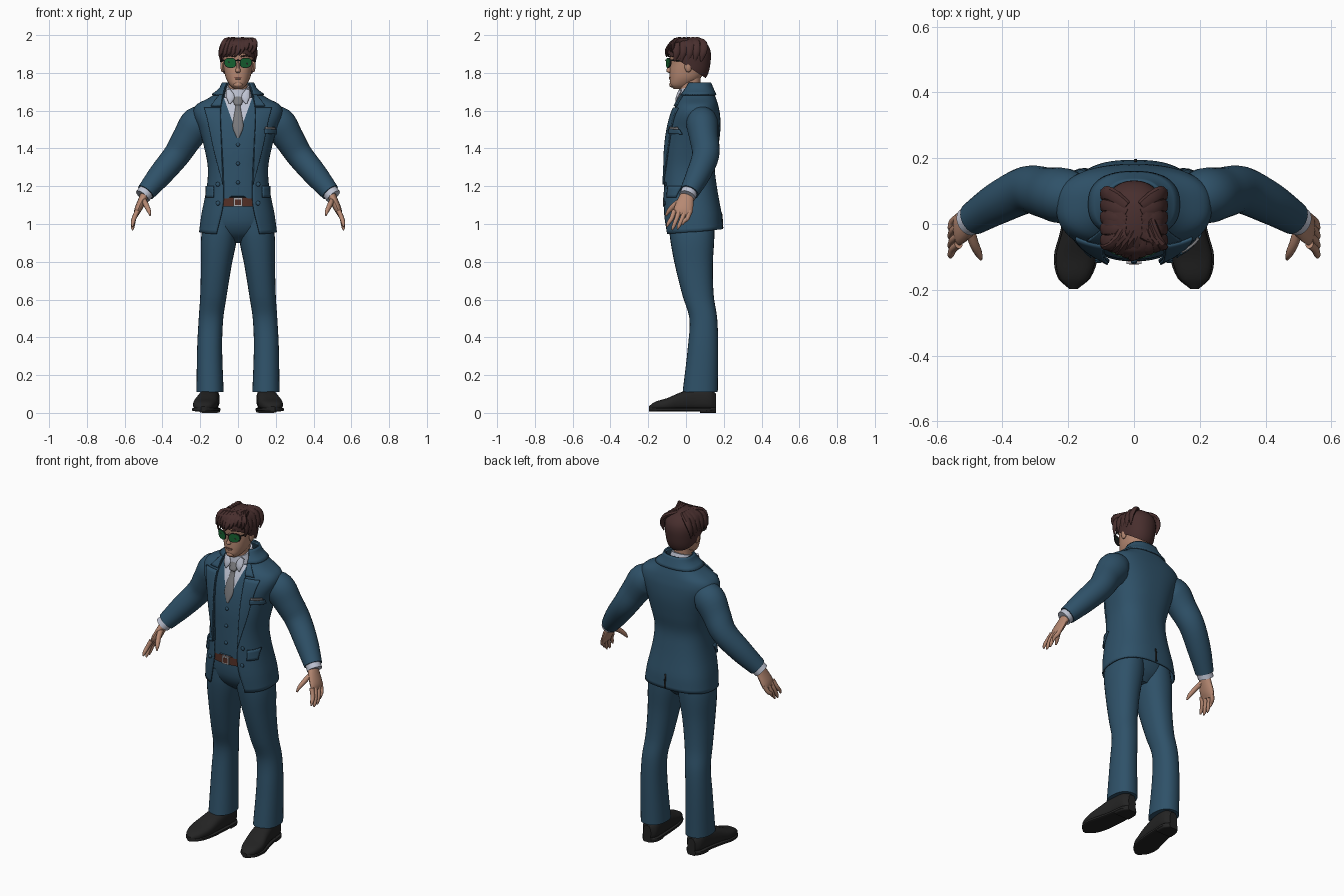
import bpy, bmesh, random
from math import sin, cos, pi, asin, copysign
from mathutils import Vector

random.seed(4)
if "Cube" in bpy.data.objects:
    bpy.data.objects.remove(bpy.data.objects["Cube"])


def material(name, r, g, b):
    m = bpy.data.materials.new(name)
    m.use_nodes = True
    m.diffuse_color = (r, g, b, 1)
    m.node_tree.nodes["Principled BSDF"].inputs["Base Color"].default_value = (r, g, b, 1)
    return m


SUIT = material("suit blue", .028, .083, .14)
SHIRT = material("shirt pale grey", .52, .55, .65)
TIE = material("tie grey", .19, .19, .2)
SKIN = material("skin", .47, .25, .17)
LIPS = material("lips", .27, .11, .085)
HAIR = material("hair brown", .065, .028, .027)
BLACK = material("black leather", .017, .017, .017)
LENS = material("lens green", .008, .12, .03)
BELT = material("belt brown", .09, .03, .02)
METAL = material("metal", .4, .4, .42)


def sample(keys, t):
    """Smooth interpolation of rows whose first value is the parameter."""
    i = max(j for j in range(len(keys) - 1) if j == 0 or keys[j][0] <= t)
    a, b = keys[i], keys[i + 1]
    p, q = keys[max(i - 1, 0)], keys[min(i + 2, len(keys) - 1)]
    h = b[0] - a[0]
    s = (t - a[0]) / h
    out = []
    for k in range(1, len(a)):
        ma = (b[k] - p[k]) / (b[0] - p[0]) * h
        mb = (q[k] - a[k]) / (q[0] - a[0]) * h
        out.append(a[k] * (1 + 2 * s) * (1 - s) ** 2 + ma * s * (1 - s) ** 2
                   + b[k] * s * s * (3 - 2 * s) + mb * s * s * (s - 1))
    return out


def steps(keys, n):
    return [a[0] + (b[0] - a[0]) * j / n for a, b in zip(keys, keys[1:]) for j in range(n)] + [keys[-1][0]]


def power(v, p):
    return copysign(abs(v) ** p, v)


def finish(name, bm, mats, mirror=False, solid=0, angle=.7):
    bmesh.ops.recalc_face_normals(bm, faces=bm.faces)
    me = bpy.data.meshes.new(name)
    bm.to_mesh(me)
    bm.free()
    ob = bpy.data.objects.new(name, me)
    bpy.context.collection.objects.link(ob)
    for m in mats:
        me.materials.append(m)
    if mirror:
        ob.modifiers.new("mirror", "MIRROR").use_clip = False
    if solid:
        mod = ob.modifiers.new("thickness", "SOLIDIFY")
        mod.thickness = solid
    bpy.ops.object.select_all(action="DESELECT")
    ob.select_set(True)
    bpy.context.view_layer.objects.active = ob
    bpy.ops.object.shade_smooth_by_angle(angle=angle)
    return ob


def skin_rows(rows, closed=True):
    bm = bmesh.new()
    vs = [[bm.verts.new(p) for p in row] for row in rows]
    n = len(rows[0])
    for r, s in zip(vs, vs[1:]):
        for j in range(n if closed else n - 1):
            k = (j + 1) % n
            bm.faces.new((r[j], r[k], s[k], s[j]))
    if closed:
        bm.faces.new(vs[0])
        bm.faces.new(vs[-1])
    return bm


def stack(keys, n=40, p=.85, sub=5, tilt=0):
    """Level rings from rows of z, centre x, front y, back y, half width."""
    rows = []
    for z in steps(keys, sub):
        cx, yf, yb, rx = sample(keys, z)
        row = []
        for j in range(n):
            a = 2 * pi * j / n
            y = (yf + yb) / 2 - (yb - yf) / 2 * power(cos(a), p)
            row.append((cx + rx * power(sin(a), p), y, z + tilt * y))
        rows.append(row)
    return skin_rows(rows)


def tube(name, pts, mat, mirror=True, n=16, sub=4):
    """Sweep through rows of x, y, z, thin radius, wide radius."""
    keys = [(i,) + tuple(p) for i, p in enumerate(pts)]
    rows = []
    for t in steps(keys, sub):
        x, y, z, r1, r2 = sample(keys, t)
        d = min(t + .05, len(pts) - 1), max(t - .05, 0)
        tan = (Vector(sample(keys, d[0])[:3]) - Vector(sample(keys, d[1])[:3])).normalized()
        u = tan.cross(Vector((0, 1, .01))).normalized()
        v = u.cross(tan)
        rows.append([Vector((x, y, z)) + u * r1 * cos(2 * pi * j / n) + v * r2 * sin(2 * pi * j / n)
                     for j in range(n)])
    return finish(name, skin_rows(rows), [mat], mirror)


def ball(name, loc, size, mat, mirror=False):
    bm = bmesh.new()
    bmesh.ops.create_uvsphere(bm, u_segments=14, v_segments=8, radius=1)
    for v in bm.verts:
        v.co = Vector(loc) + Vector(v.co[k] * size[k] for k in range(3))
    return finish(name, bm, [mat], mirror)


def box(name, loc, size, mat):
    bm = bmesh.new()
    bmesh.ops.create_cube(bm, size=1)
    for v in bm.verts:
        v.co = Vector(loc) + Vector(v.co[k] * size[k] for k in range(3))
    return finish(name, bm, [mat])


# Jacket surface: rows of z, front y, back y, half width, and the front opening
COAT = [(.945, -.116, .195, .206), (1.05, -.125, .188, .193), (1.2, -.126, .163, .165), (1.3, -.123, .153, .16),
        (1.4, -.118, .17, .178), (1.5, -.103, .182, .205), (1.58, -.08, .18, .235), (1.63, -.058, .17, .222),
        (1.67, -.038, .157, .15), (1.71, -.018, .14, .096), (1.745, .005, .125, .077)]
OPEN = [(.945, .115), (1.1, .08), (1.22, .078), (1.45, .088), (1.6, .092), (1.7, .074), (1.745, .058)]
P = .8


def angle_at(x, z):
    return asin(min(x / sample(COAT, z)[2], 1) ** (1 / P))


def coat(a, z, off=0):
    def at(a, z):
        yf, yb, rx = sample(COAT, z)
        lift = .028 * (1 - cos(a)) / 2 * max(0, min(1, (1.1 - z) / .15))
        return Vector((rx * power(sin(a), P), (yf + yb) / 2 - (yb - yf) / 2 * power(cos(a), P), z + lift))
    e = .004
    nor = (at(a + e, z) - at(a - e, z)).cross(at(a, z + e) - at(a, z - e)).normalized()
    return at(a, z) + nor * off


def panel(name, zs, left, right, off, mat, n=10, mirror=True, solid=.008):
    """Cloth piece lying on the jacket; left and right give angles by height."""
    rows = [[coat(left(z) + (right(z) - left(z)) * j / n, z, off) for j in range(n + 1)] for z in zs]
    return finish(name, skin_rows(rows, False), [mat], mirror, solid)


def edge(z):
    return angle_at(sample(OPEN, z)[0], z)


def spread(a, b, n):
    return [a + (b - a) * i / n for i in range(n + 1)]


panel("jacket_body", steps(COAT, 5), edge, lambda z: pi, 0, SUIT, 32)
LAPEL = [(1.21, .002), (1.4, .04), (1.55, .066), (1.615, .085)]
panel("lapels", spread(1.21, 1.612, 20), edge, lambda z: angle_at(sample(OPEN, z)[0] + sample(LAPEL, z)[0], z), .009, SUIT)
panel("jacket_collar", spread(1.622, 1.68, 5), edge,
      lambda z: angle_at(sample(OPEN, z)[0] + .052 - .6 * (z - 1.622), z), .009, SUIT)
panel("back_collar", spread(1.68, 1.745, 5), edge, lambda z: pi, .009, SUIT, 24)


def patch(name, x0, x1, z0, z1, off, mat, mirror):
    return panel(name, spread(z0, z1, 4), lambda z: angle_at(x0, z), lambda z: angle_at(x1, z), off, mat, 6, mirror)


patch("pocket_flaps", .125, .163, 1.14, 1.2, .01, SUIT, True)
patch("breast_pocket", .135, .192, 1.478, 1.502, .008, SUIT, False)
patch("pocket_square", .14, .188, 1.502, 1.514, .006, TIE, False)
panel("back_vent", spread(.95, 1.05, 4), lambda z: pi - .02, lambda z: pi, .003, BLACK, 2, False, .003)
for z in (1.21, 1.11):
    ball("jacket_buttons", coat(angle_at(.105, z), z, .004), (.012, .006, .012), SUIT, True)

# Waistcoat with the shirt front cut into it as a V
VEST = [(z, 0, yf + .013, yb - .016, rx - .016) for z, yf, yb, rx in COAT if 1.19 < z < 1.7]
VEST.insert(0, (1.135, 0, -.113, .15, .155))
bm = stack(VEST, 48, P)
slope = .36
for s in (1, -1):
    bmesh.ops.bisect_plane(bm, geom=bm.verts[:] + bm.edges[:] + bm.faces[:], plane_co=(0, 0, 1.46),
                           plane_no=(s, 0, -slope))
for f in bm.faces:
    c = f.calc_center_median()
    f.material_index = int(c.y < .03 and abs(c.x) < (c.z - 1.46) * slope)
for v in bm.verts:
    if v.co.z < 1.14 and v.co.y < 0:
        v.co.z += max(0, .05 - abs(v.co.x)) * .9
finish("waistcoat", bm, [SUIT, SHIRT])


def chest(z):
    return sample(VEST, z)[1]


for z in (1.42, 1.32, 1.22):
    ball("waistcoat_button", (0, chest(z) - .002, z), (.01, .007, .01), SUIT)

# Tie, shirt collar and neck
TIES = [(1.455, .006), (1.51, .028), (1.56, .024), (1.625, .014), (1.635, .021), (1.672, .028), (1.678, .02)]
finish("tie", stack([(z, 0, chest(z) - (.017 if z > 1.63 else .008), chest(z) + .012, w) for z, w in TIES], 20), [TIE])
finish("shirt_collar", stack([(1.63, 0, -.045, .105, .078), (1.68, 0, -.04, .1, .07), (1.722, 0, -.034, .09, .058)],
                             tilt=.3), [SHIRT])
finish("neck", stack([(1.64, 0, -.03, .08, .05), (1.72, 0, -.032, .075, .05), (1.8, 0, -.03, .08, .052)]), [SKIN])
tube("collar_points", [(.052, -.03, 1.71, .012, .008), (.04, -.046, 1.67, .022, .008), (.045, -.053, 1.635, .003, .004)], SHIRT)

# Sleeves, cuffs and hands
tube("sleeves", [(.14, .08, 1.57, .05, .06), (.21, .085, 1.535, .09, .084), (.268, .095, 1.455, .08, .077),
                 (.325, .104, 1.365, .071, .072), (.41, .065, 1.262, .064, .064), (.488, .017, 1.168, .05, .051)],
     SUIT, n=24)
tube("shirt_cuffs", [(.47, .027, 1.19, .043, .043), (.505, .007, 1.147, .043, .044)], SHIRT, n=20)
tube("palms", [(.485, .018, 1.175, .024, .03), (.505, .0, 1.13, .022, .042), (.53, -.014, 1.075, .019, .05),
               (.54, -.022, 1.045, .01, .044)], SKIN)
for i, (y, tip) in enumerate([(-.062, .985), (-.035, .968), (-.006, .972), (.021, .995)]):
    tube("fingers_%d" % (i + 1), [(.533, y, 1.07, .013, .013), (.55, y - .014, 1.03, .012, .012),
                                  (.557, y - .031, tip + .02, .01, .01), (.558, y - .04, tip, .004, .004)], SKIN, n=10)
tube("thumbs", [(.5, -.015, 1.13, .014, .018), (.486, -.06, 1.1, .014, .015), (.472, -.09, 1.07, .011, .012),
                (.465, -.107, 1.045, .004, .005)], SKIN, n=10)

# Trousers and belt
finish("trouser_legs", stack([(.11, .148, -.018, .168, .072), (.35, .15, .01, .17, .066), (.5, .143, .018, .165, .065),
                              (.62, .13, -.018, .147, .07), (.78, .115, -.058, .142, .081), (.93, .1, -.085, .15, .095),
                              (1.03, .09, -.09, .15, .085)], 28, .9), [SUIT], True)
finish("trouser_hips", stack([(.9, 0, -.01, .09, .05), (.95, 0, -.07, .13, .14), (1.02, 0, -.1, .15, .165),
                              (1.15, 0, -.102, .14, .145)]), [SUIT])
finish("belt", stack([(1.092, 0, -.114, .145, .152), (1.14, 0, -.114, .143, .15)], sub=1), [BELT])
box("buckle", (0, -.116, 1.116), (.046, .01, .046), METAL)
box("buckle_centre", (0, -.119, 1.116), (.03, .008, .03), BELT)

# Shoes: rows of y, centre x, half width, height
SHOE = [(-.197, .184, .012, .035), (-.165, .182, .045, .058), (-.1, .176, .062, .078), (-.03, .163, .058, .108),
        (.05, .152, .052, .13), (.13, .147, .047, .125), (.16, .147, .025, .1)]


def shoe_part(name, ys, low, grow, high, p):
    rows = []
    for y in ys:
        cx, w, h = sample(SHOE, y)
        top = high or h
        rows.append([(cx + w * grow * power(sin(2 * pi * j / 24), p), y,
                      (low + top) / 2 + (top - low) / 2 * power(cos(2 * pi * j / 24), p)) for j in range(24)])
    finish(name, skin_rows(rows), [BLACK], True)


shoe_part("shoe_uppers", steps(SHOE, 4), .012, 1, 0, .75)
shoe_part("shoe_soles", steps(SHOE, 4), .008, 1.09, .028, .4)
shoe_part("shoe_heels", spread(.075, .16, 6), 0, 1.06, .03, .4)

# Head and face
finish("head", stack([(1.716, 0, -.065, -.01, .022), (1.735, 0, -.083, .03, .043), (1.77, 0, -.086, .075, .063),
                      (1.81, 0, -.086, .095, .073), (1.85, 0, -.083, .102, .078), (1.9, 0, -.086, .105, .08),
                      (1.945, 0, -.068, .09, .07), (1.975, 0, -.03, .05, .03)], 36, .9), [SKIN])
finish("nose", stack([(1.8, 0, -.09, -.06, .009), (1.808, 0, -.104, -.06, .015), (1.83, 0, -.098, -.06, .009),
                      (1.868, 0, -.088, -.06, .007)], 14, 1), [SKIN])
box("mouth", (0, -.086, 1.776), (.04, .006, .005), LIPS)
ball("lower_lip", (0, -.084, 1.769), (.016, .006, .005), SKIN)
ball("chin", (0, -.075, 1.738), (.024, .014, .015), SKIN)
ball("ears", (.082, .012, 1.835), (.011, .02, .032), SKIN, True)
tube("eyebrows", [(.015, -.086, 1.886, .004, .006), (.045, -.081, 1.892, .005, .006), (.066, -.064, 1.885, .002, .003)],
     HAIR, n=8)


# Sunglasses
def lens(name, size, front, back, mat):
    rows = []
    for off in (front, back):
        row = []
        for j in range(28):
            c, s = power(cos(2 * pi * j / 28), .8), power(sin(2 * pi * j / 28), .8)
            x = .042 + (.029 + size) * c + (.004 if s < 0 else 0) * s
            row.append((x, -.104 + 4 * x * x + off, 1.853 + (.024 + size) * s))
        rows.append(row)
    finish(name, skin_rows(rows), [mat], True, angle=.5)


lens("glasses_frames", .003, 0, .005, BLACK)
lens("glasses_lenses", 0, -.002, .003, LENS)
tube("glasses_bridge", [(-.016, -.103, 1.865, .003, .003), (0, -.107, 1.867, .003, .003), (.016, -.103, 1.865, .003, .003)],
     BLACK, False, 8)
tube("glasses_arms", [(.072, -.083, 1.866, .004, .003), (.083, -.04, 1.865, .004, .003), (.088, .01, 1.86, .004, .003)],
     BLACK, n=8)

# Hair: cap trimmed along the hairline, then swept locks
bm = stack([(1.735, 0, -.04, .07, .045), (1.785, 0, -.085, .112, .08), (1.85, 0, -.095, .129, .093),
            (1.92, 0, -.1, .129, .097), (1.965, 0, -.085, .1, .08), (1.987, 0, -.04, .06, .04)], 40, .92)
bmesh.ops.bisect_plane(bm, geom=bm.verts[:] + bm.edges[:] + bm.faces[:], plane_co=(0, -.1, 1.905),
                       plane_no=(0, .65, 1), clear_inner=True)
finish("hair_cap", bm, [HAIR])
for i, x in enumerate(spread(-.078, .078, 8)):
    r = random.uniform(-.01, .01)
    tube("fringe_lock_%d" % (i + 1), [(x * .45 + .015, .015, 1.972, .012, .014), (x * .9 + .01, -.06, 1.967, .02, .013),
                                      (x * 1.08, -.1 + abs(x) * .4, 1.93 + r, .017, .011),
                                      (x * 1.08 - .016, -.103 + abs(x) * .5, 1.893 + r, .003, .003)], HAIR, False, 8, 3)
for i, y in enumerate(spread(-.05, .09, 4)):
    tube("side_locks_%d" % (i + 1), [(.02, y * .6, 1.978, .014, .016), (.07, y, 1.958, .014, .022),
                                     (.094, y, 1.91, .01, .02), (.09, y - .01, 1.86, .003, .004)], HAIR, True, 8, 3)
